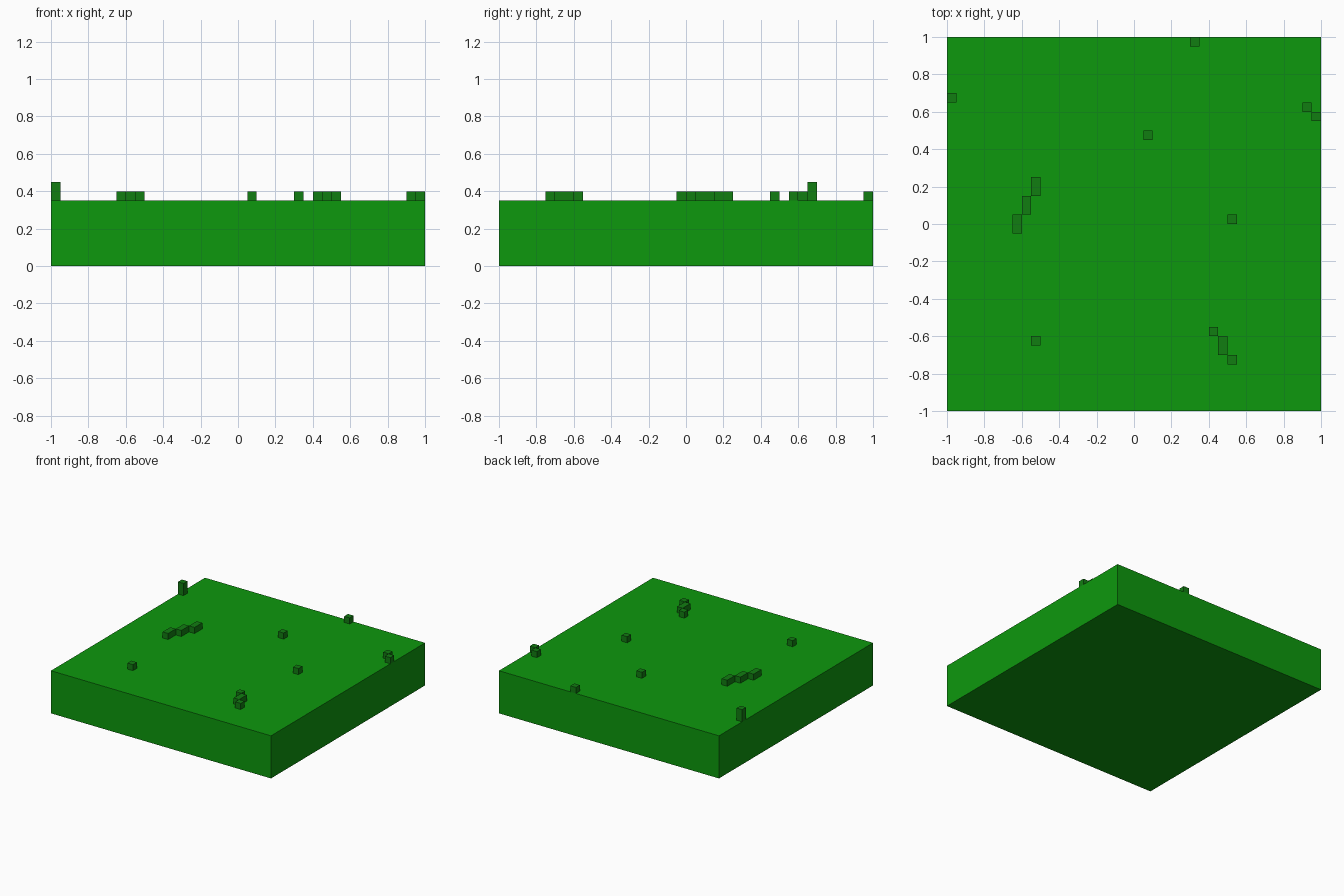
import bpy
import bmesh
from mathutils import Matrix, Vector

cube = bpy.data.objects.get("Cube")
if cube:
    bpy.data.objects.remove(cube, do_unlink=True)

V = 0.05     # voxel size
TOP = 0.35   # height of the ground slab


def make_material(name, rgb):
    mat = bpy.data.materials.new(name)
    mat.use_nodes = True
    mat.diffuse_color = (*rgb, 1)
    mat.node_tree.nodes["Principled BSDF"].inputs["Base Color"].default_value = (*rgb, 1)
    return mat


def box(name, lo, hi, mat, open_bottom=False):
    """Flat-shaded box between two corners."""
    lo, hi = Vector(lo), Vector(hi)
    bm = bmesh.new()
    bmesh.ops.create_cube(bm, size=1, matrix=Matrix.Translation((lo + hi) / 2)
                          @ Matrix.Diagonal((*(hi - lo), 1)))
    if open_bottom:
        bm.normal_update()
        bmesh.ops.delete(bm, geom=[f for f in bm.faces if f.normal.z < -0.5],
                         context='FACES_ONLY')
    mesh = bpy.data.meshes.new(name)
    bm.to_mesh(mesh)
    bm.free()
    mesh.materials.append(mat)
    obj = bpy.data.objects.new(name, mesh)
    bpy.context.collection.objects.link(obj)
    return obj


grass = make_material("grass green", (0.004, 0.314, 0.004))
tuft = make_material("tuft green", (0.0056, 0.205, 0.0056))

# Ground slab
box("ground_slab", (-1, -1, 0), (1, 1, TOP), grass)

# Grass tufts: low corner x, y, then length along y and height in voxels
tufts = [
    (-1.00, 0.65, 1, 2),
    (0.30, 0.95, 1, 1),
    (0.90, 0.60, 1, 1),
    (0.95, 0.55, 1, 1),
    (0.05, 0.45, 1, 1),
    (-0.55, 0.15, 2, 1),
    (-0.60, 0.05, 2, 1),
    (-0.65, -0.05, 2, 1),
    (0.50, 0.00, 1, 1),
    (-0.55, -0.65, 1, 1),
    (0.40, -0.60, 1, 1),
    (0.45, -0.70, 2, 1),
    (0.50, -0.75, 1, 1),
]
for i, (x, y, length, height) in enumerate(tufts, 1):
    box(f"grass_tuft_{i}", (x, y, TOP), (x + V, y + length * V, TOP + height * V),
        tuft, open_bottom=True)
